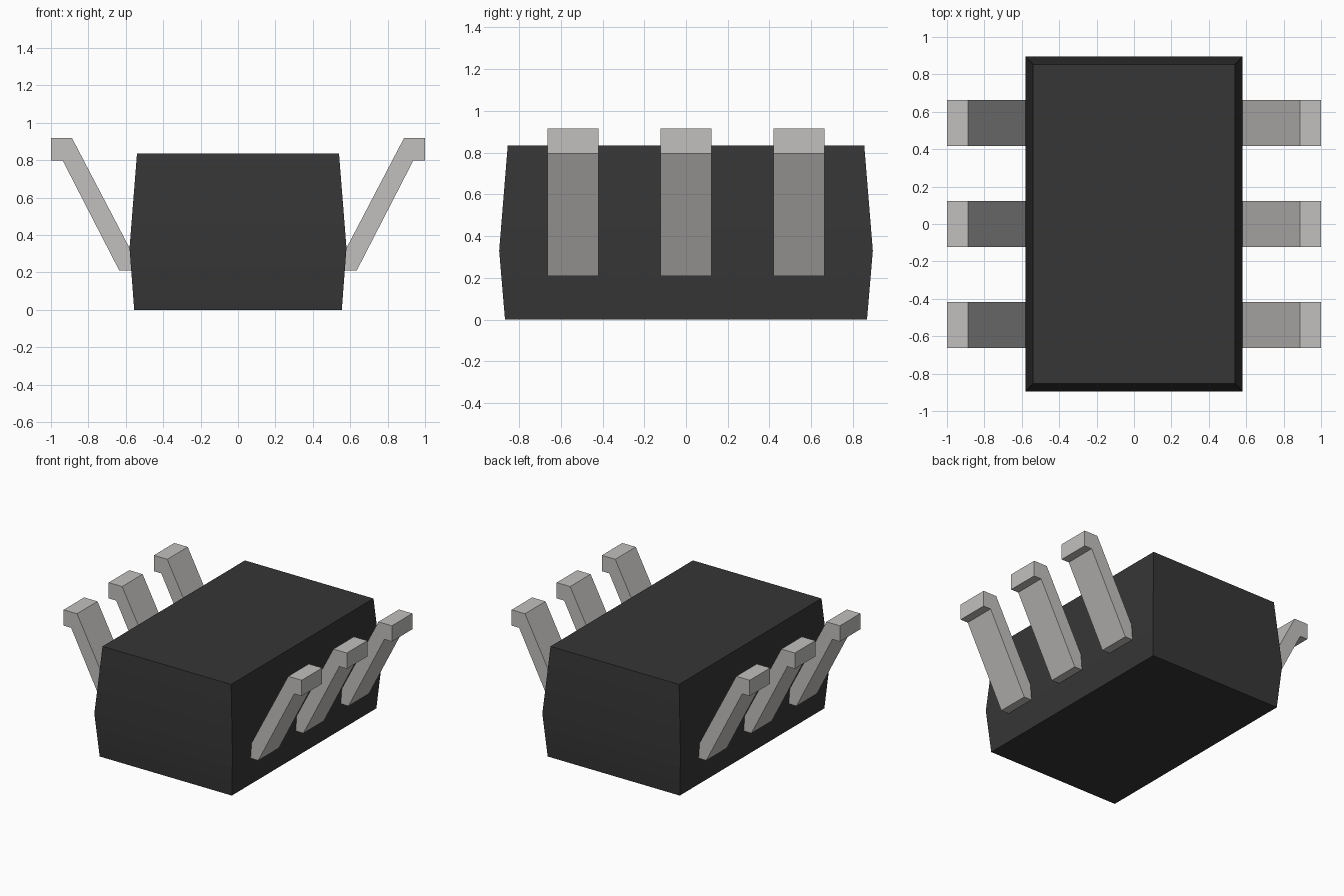
import bpy, bmesh

cube = bpy.data.objects.get("Cube")
if cube:
    bpy.data.objects.remove(cube, do_unlink=True)


def make_material(name, color):
    mat = bpy.data.materials.new(name)
    mat.use_nodes = True
    mat.diffuse_color = color
    bsdf = next(n for n in mat.node_tree.nodes if n.type == 'BSDF_PRINCIPLED')
    bsdf.inputs["Base Color"].default_value = color
    return mat


def loft(name, rings, mat):
    """Closed solid through rings of equal point count."""
    bm = bmesh.new()
    loops = [[bm.verts.new(p) for p in ring] for ring in rings]
    n = len(loops[0])
    for a, b in zip(loops, loops[1:]):
        for i in range(n):
            j = (i + 1) % n
            bm.faces.new((a[i], a[j], b[j], b[i]))
    bm.faces.new(loops[0][::-1])
    bm.faces.new(loops[-1])
    bmesh.ops.recalc_face_normals(bm, faces=bm.faces)
    mesh = bpy.data.meshes.new(name)
    bm.to_mesh(mesh)
    bm.free()
    mesh.materials.append(mat)
    obj = bpy.data.objects.new(name, mesh)
    bpy.context.collection.objects.link(obj)
    return obj


black = make_material("black_plastic", (0.037, 0.037, 0.037, 1))
metal = make_material("pin_metal", (0.54, 0.53, 0.52, 1))

# Package body: widest at the parting line, tapering to top and bottom
sections = [(0.0, 0.555, 0.867), (0.33, 0.58, 0.895), (0.835, 0.54, 0.854)]
body = loft("package_body",
            [[(-x, -y, z), (x, -y, z), (x, y, z), (-x, y, z)]
             for z, x, y in sections], black)
bpy.ops.object.select_all(action='DESELECT')
body.select_set(True)
bpy.context.view_layer.objects.active = body
bpy.ops.object.shade_smooth_by_angle(angle=0.52)

# Bent pins: three on each side, extruded from one side profile
profile = [(0.55, 0.33), (0.55, 0.21), (0.635, 0.21), (0.937, 0.797),
           (1.0, 0.797), (1.0, 0.917), (0.887, 0.917), (0.58, 0.33)]
half_width = 0.123
for side, sign in (("left", 1), ("right", -1)):
    for place, y in (("front", -0.541), ("middle", 0.0), ("back", 0.541)):
        loft(f"{side}_{place}_pin",
             [[(sign * x, y + dy, z) for x, z in profile]
              for dy in (-half_width, half_width)], metal)
